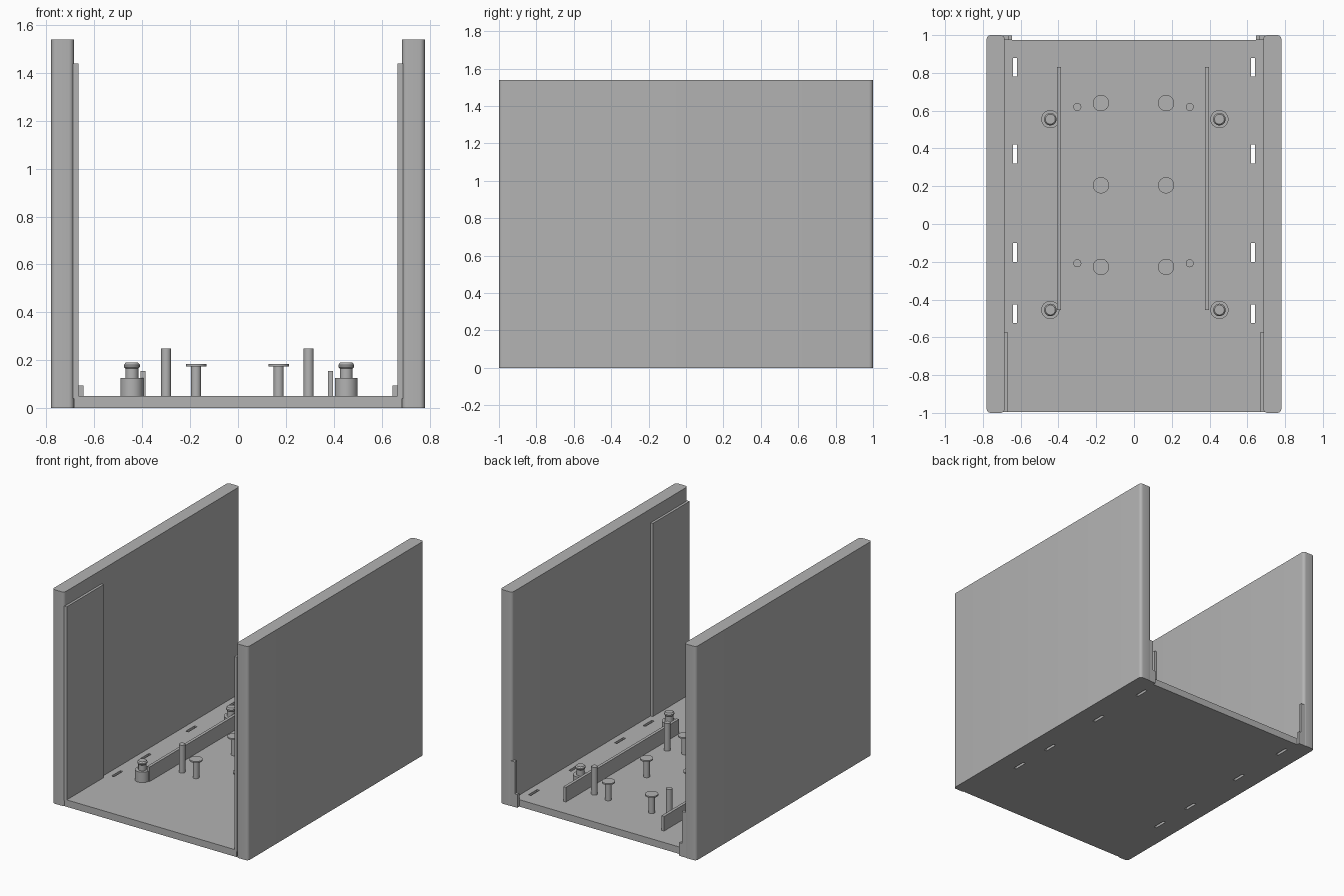
import bpy, bmesh, math

if "Cube" in bpy.data.objects:
    bpy.data.objects.remove(bpy.data.objects["Cube"])

grey = bpy.data.materials.new("plain_grey")
grey.diffuse_color = (0.45, 0.45, 0.45, 1)
grey.use_nodes = True
grey.node_tree.nodes["Principled BSDF"].inputs["Base Color"].default_value = grey.diffuse_color
FLOOR_TOP = 0.05


def finish(name, bm, smooth=False):
    bmesh.ops.recalc_face_normals(bm, faces=bm.faces)
    mesh = bpy.data.meshes.new(name)
    bm.to_mesh(mesh)
    bm.free()
    mesh.materials.append(grey)
    ob = bpy.data.objects.new(name, mesh)
    bpy.context.collection.objects.link(ob)
    if smooth:
        bpy.ops.object.select_all(action='DESELECT')
        ob.select_set(True)
        bpy.context.view_layer.objects.active = ob
        bpy.ops.object.shade_smooth_by_angle(angle=math.radians(35))
    return ob


def box(name, x, y, z, radius=0):
    """Box from (min, max) ranges, optionally with rounded upright edges."""
    bm = bmesh.new()
    bmesh.ops.create_cube(bm, size=1)
    for v in bm.verts:
        v.co = [r[0] if c < 0 else r[1] for c, r in zip(v.co, (sorted(x), y, z))]
    if radius:
        upright = [e for e in bm.edges
                   if abs(e.verts[0].co.z - e.verts[1].co.z) > 0.01]
        bmesh.ops.bevel(bm, geom=upright, offset=radius, segments=6,
                        profile=0.5, affect='EDGES')
    return finish(name, bm, radius > 0)


def turned(name, x, y, profile, sides=32):
    """Solid of revolution from (radius, height) pairs, bottom to top."""
    bm = bmesh.new()
    rings = []
    for r, z in profile:
        rings.append([bm.verts.new((x + r * math.cos(2 * math.pi * i / sides),
                                    y + r * math.sin(2 * math.pi * i / sides), z))
                      for i in range(sides)])
    for a, b in zip(rings, rings[1:]):
        for i in range(sides):
            j = (i + 1) % sides
            bm.faces.new((a[i], a[j], b[j], b[i]))
    bm.faces.new(rings[0])
    bm.faces.new(rings[-1])
    return finish(name, bm, True)


# Floor plate with through slots along both sides
xs = [-0.685, -0.64, -0.62, 0.62, 0.64, 0.685]
ys = [-0.995, -0.525, -0.425, -0.2, -0.1, 0.32, 0.42, 0.78, 0.88, 0.975]
bm = bmesh.new()
grid = [[bm.verts.new((x, y, 0)) for y in ys] for x in xs]
for i in range(len(xs) - 1):
    for j in range(len(ys) - 1):
        if not (i in (1, 3) and j % 2 == 1):
            bm.faces.new((grid[i][j], grid[i + 1][j],
                          grid[i + 1][j + 1], grid[i][j + 1]))
ext = bmesh.ops.extrude_face_region(bm, geom=bm.faces[:], use_keep_orig=True)
for v in ext["geom"]:
    if isinstance(v, bmesh.types.BMVert):
        v.co.z = FLOOR_TOP
finish("floor", bm)

# Side walls with their front guide panels and stepped back tabs
for side, s in (("left", -1), ("right", 1)):
    box(side + "_wall", (s * 0.78, s * 0.685), (-1, 1), (0, 1.54), 0.022)
    box(side + "_guide_panel", (s * 0.69, s * 0.667), (-0.995, -0.575), (0.04, 1.44))
    box(side + "_back_tab", (s * 0.70, s * 0.665), (0.975, 0.998), (0, 0.325))
    box(side + "_back_tab_foot", (s * 0.67, s * 0.645), (0.975, 0.998), (0, 0.095))

# Upright ribs on the floor
box("left_rib", (-0.407, -0.386), (-0.455, 0.83), (0.04, 0.155))
box("right_rib", (0.375, 0.396), (-0.455, 0.83), (0.04, 0.155))

# Snap pegs: wide base, neck and bulbed head
peg = [(0.048, 0.045), (0.048, 0.125), (0.027, 0.125), (0.027, 0.165),
       (0.033, 0.172), (0.033, 0.181), (0.026, 0.19)]
for x in (-0.443, 0.452):
    for y in (-0.455, 0.555):
        turned("snap_peg", x, y, peg)

# Tall locating pins
for x in (-0.30, 0.295):
    for y in (-0.208, 0.62):
        turned("locating_pin", x, y, [(0.021, 0.045), (0.021, 0.25)])

# Flat-headed support posts
post = [(0.021, 0.045), (0.021, 0.174), (0.043, 0.174), (0.043, 0.184)]
for x in (-0.175, 0.17):
    for y in (-0.227, 0.205, 0.64):
        turned("support_post", x, y, post)
